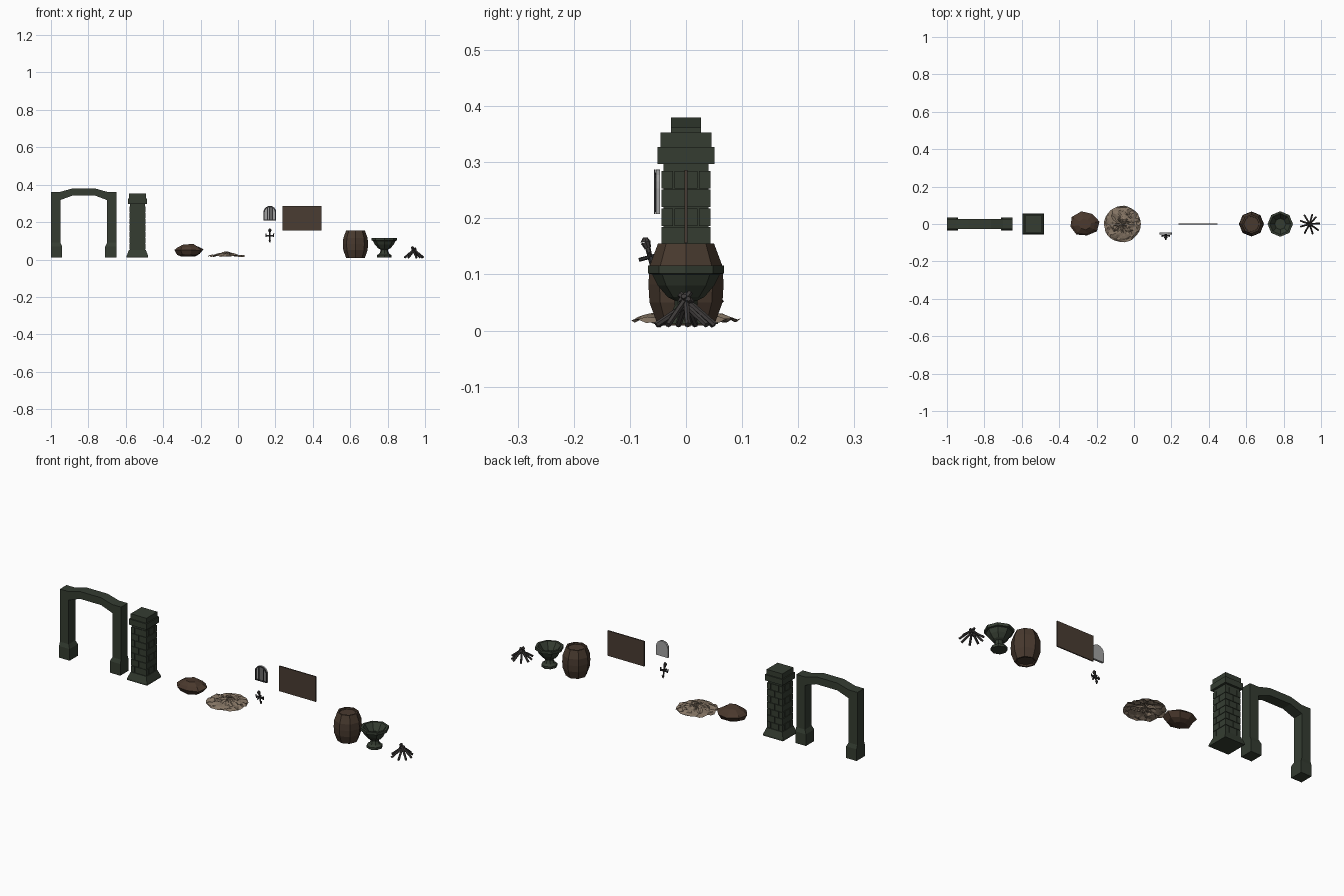
import bpy, bmesh, math, random
from mathutils import Vector, Matrix

if "Cube" in bpy.data.objects:
    bpy.data.objects.remove(bpy.data.objects["Cube"])

random.seed(4)

def mat(name, r, g, b):
    m = bpy.data.materials.new(name)
    m.diffuse_color = (r, g, b, 1)
    m.use_nodes = True
    m.node_tree.nodes["Principled BSDF"].inputs["Base Color"].default_value = m.diffuse_color
    return m

STONE = mat("mossy stone", .035, .046, .031)
ROCK = mat("brown rock", .068, .040, .026)
SAND = mat("pale rubble", .235, .178, .128)
WOOD = mat("barrel wood", .066, .042, .028)
BOARD = mat("board wood", .067, .045, .032)
IRON = mat("dark iron", .030, .030, .032)
GLASS = mat("pale grey", .36, .36, .36)
STICK = mat("charred wood", .050, .045, .044)

def finish(name, bm, m, recalc=True):
    if recalc:
        bmesh.ops.recalc_face_normals(bm, faces=bm.faces)
    me = bpy.data.meshes.new(name)
    bm.to_mesh(me)
    bm.free()
    me.materials.append(m)
    ob = bpy.data.objects.new(name, me)
    bpy.context.collection.objects.link(ob)
    return ob

def add_box(bm, x0, x1, y0, y1, z0, z1):
    M = Matrix.Translation(((x0+x1)/2, (y0+y1)/2, (z0+z1)/2)) @ Matrix.Diagonal((x1-x0, y1-y0, z1-z0, 1))
    bmesh.ops.create_cube(bm, size=1, matrix=M)

def add_loft(bm, loops, closed_ends=True):
    rows = [[bm.verts.new(p) for p in lp] for lp in loops]
    n = len(rows[0])
    for a, b in zip(rows, rows[1:]):
        for i in range(n):
            bm.faces.new((a[i], a[(i+1) % n], b[(i+1) % n], b[i]))
    if closed_ends:
        bm.faces.new(rows[0][::-1])
        bm.faces.new(rows[-1])

def rect(x0, x1, y0, y1, z):
    return [(x0, y0, z), (x1, y0, z), (x1, y1, z), (x0, y1, z)]

def lathe(name, cx, cy, profile, n, m, turn=0.0, jitter=0.0, sy=1.0):
    loops = []
    for r, z in profile:
        lp = []
        for i in range(n):
            a = turn + math.tau*i/n
            k = r*(1 + random.uniform(-jitter, jitter))
            lp.append((cx + k*math.cos(a), cy + sy*k*math.sin(a), z + random.uniform(-jitter, jitter)*.04))
        loops.append(lp)
    bm = bmesh.new()
    add_loft(bm, loops)
    return finish(name, bm, m)

def add_rod(bm, p, q, r, n=6, r2=None):
    p, q = Vector(p), Vector(q)
    d = q - p
    M = Matrix.Translation((p+q)/2) @ d.to_track_quat('Z', 'Y').to_matrix().to_4x4()
    bmesh.ops.create_cone(bm, cap_ends=True, segments=n, radius1=r, radius2=r if r2 is None else r2,
                          depth=d.length, matrix=M)

# --- archway: extruded outline plus flared feet
out = [(-1, .01), (-1, .362), (-.95, .362), (-.885, .38), (-.765, .38), (-.70, .362), (-.65, .362), (-.65, .01),
       (-.70, .01), (-.70, .318), (-.765, .342), (-.885, .342), (-.95, .318), (-.95, .01)]
bm = bmesh.new()
add_loft(bm, [[(x, y, z) for x, z in out] for y in (-.027, .027)])
finish("archway", bm, STONE)
for side, (x0, x1, t0, t1) in {"left": (-1, -.94, -1, -.95), "right": (-.71, -.65, -.70, -.65)}.items():
    bm = bmesh.new()
    add_loft(bm, [rect(x0, x1, -.034, .034, .01), rect(x0, x1, -.034, .034, .07), rect(t0, t1, -.027, .027, .09)])
    finish("archway_foot_" + side, bm, STONE)

# --- brick pillar: core, flared plinth, cap and running-bond bricks
px = -.538
sq = lambda r, z: rect(px-r, px+r, -r, r, z)
bm = bmesh.new()
add_loft(bm, [sq(r, z) for r, z in [(.057, .012), (.057, .02), (.045, .052), (.040, .052), (.040, .297), (.051, .297),
                                    (.051, .327), (.045, .327), (.045, .353)]])
finish("pillar_core", bm, STONE)
bm = bmesh.new()
rows, h, R, g = 7, .0334, .0445, .0012
for k in range(rows):
    z0 = .052 + k*h
    cuts = (-R, 0, R) if k % 2 else (-R, -.022, .022, R)
    for a0, a1 in zip(cuts, cuts[1:]):
        for b0, b1 in zip(cuts, cuts[1:]):
            add_box(bm, px+a0+g, px+a1-g, b0+g, b1-g, z0+g, z0+h-g)
finish("pillar_bricks", bm, STONE)

# --- boulder
lathe("boulder", -.265, -.001, [(.036, .018), (.058, .028), (.076, .052), (.062, .066), (.034, .079)], 8, ROCK,
      turn=.2, jitter=.09, sy=.86)

# --- rubble patch: bumpy round sheet
bm = bmesh.new()
rings, n = 8, 30
cx = -.062
prev = None
centre = bm.verts.new((cx, 0, .043))
for j in range(1, rings+1):
    cur = []
    for i in range(n):
        a = math.tau*(i + .5*(j % 2))/n
        r = .1*j/rings + (random.uniform(-.004, .004) if j < rings else random.uniform(-.004, 0))
        z = .016 + .022*(1 - j/rings) + random.uniform(-.004, .007)
        cur.append(bm.verts.new((cx + r*math.cos(a), r*math.sin(a), z)))
    for i in range(n):
        k = (i+1) % n
        if prev is None:
            bm.faces.new((centre, cur[i], cur[k]))
        elif j % 2:
            bm.faces.new((prev[i], cur[i], prev[k]))
            bm.faces.new((cur[i], cur[k], prev[k]))
        else:
            bm.faces.new((prev[i], cur[i], cur[k]))
            bm.faces.new((prev[i], cur[k], prev[k]))
    prev = cur
finish("rubble_patch", bm, SAND, recalc=False)

# --- arched barred window: pale plate, iron frame, bars
wx, wz, w, bot = .170, .253, .034, .208
def arch_loop(r, z0, y):
    pts = [(wx+r, y, z0)]
    pts += [(wx + r*math.cos(math.pi*i/8), y, wz + r*math.sin(math.pi*i/8)) for i in range(9)]
    return pts + [(wx-r, y, z0)]
bm = bmesh.new()
add_loft(bm, [arch_loop(w, bot, -.0535), arch_loop(w, bot, -.046)])
finish("window_plate", bm, GLASS)
bm = bmesh.new()
loops = [arch_loop(w, bot, -.054), arch_loop(w, bot, -.057), arch_loop(w-.007, bot+.006, -.057),
         arch_loop(w-.007, bot+.006, -.0536)]
add_loft(bm, loops, closed_ends=False)
finish("window_frame", bm, IRON)
bm = bmesh.new()
for x in (-.013, 0, .013):
    add_box(bm, wx+x-.003, wx+x+.003, -.0565, -.0535, bot+.003, wz+.029)
finish("window_bars", bm, IRON)

# --- wall torch and bracket
tx = .170
bm = bmesh.new()
add_rod(bm, (tx, -.055, .092), (tx, -.069, .152), .003, 6, .005)
add_rod(bm, (tx, -.068, .147), (tx, -.072, .158), .006, 8, .009)
add_rod(bm, (tx, -.072, .158), (tx, -.073, .166), .009, 8, .004)
add_rod(bm, (tx, -.054, .094), (tx, -.056, .104), .003, 6, .007)
finish("torch", bm, STICK)
bm = bmesh.new()
add_box(bm, tx-.022, tx+.022, -.066, -.060, .124, .132)
add_rod(bm, (tx, -.054, .134), (tx, -.084, .126), .0035)
for s in (-1, 1):
    add_rod(bm, (tx+s*.019, -.063, .122), (tx+s*.021, -.067, .139), .003)
finish("torch_bracket", bm, IRON)

# --- hanging board
bm = bmesh.new()
add_box(bm, .237, .447, -.003, .003, .156, .286)
finish("hanging_board", bm, BOARD)

# --- barrel with recessed lids
lathe("barrel", .628, 0, [(.040, .017), (.042, .009), (.050, .009), (.065, .050), (.067, .082), (.065, .115),
                          (.050, .155), (.042, .155), (.041, .147)], 8, WOOD)

# --- stone brazier: foot, stem, bowl with hollow
lathe("brazier", .782, 0, [(.038, .012), (.038, .024), (.026, .032), (.020, .045), (.021, .054), (.033, .060),
                           (.050, .080), (.060, .100), (.068, .102), (.068, .116), (.056, .116), (.030, .080)],
      8, STONE)

# --- stack of charred sticks leaning together
bm = bmesh.new()
for i in range(9):
    a = math.tau*i/9 + random.uniform(-.15, .15)
    r, top = random.uniform(.05, .057), random.uniform(.05, .068)
    c, s = math.cos(a), math.sin(a)
    add_rod(bm, (.939+r*c, r*s, .010), (.939-.012*c, -.012*s, top), .0055, 6)
finish("stick_stack", bm, STICK)
